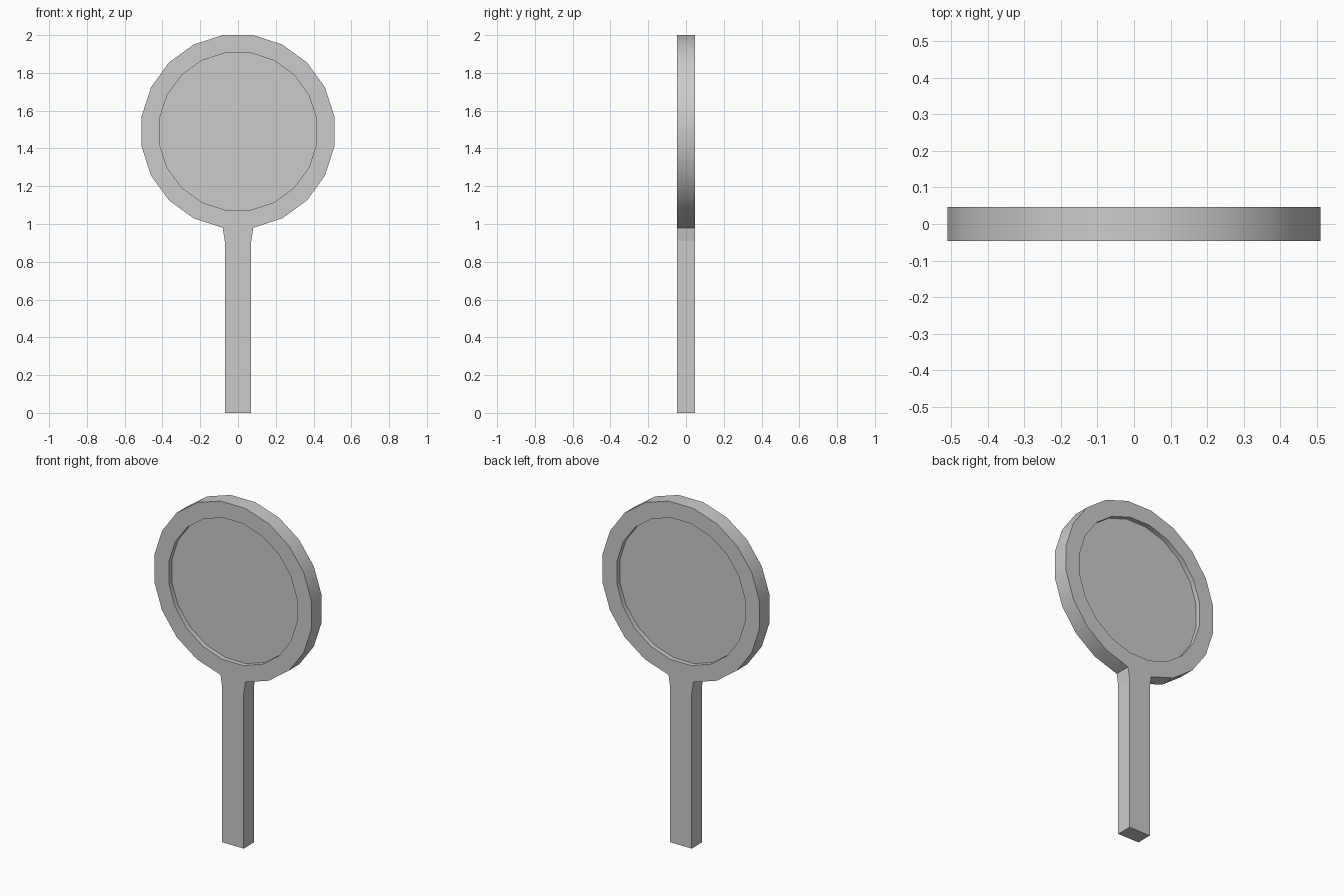
import bpy, bmesh, math

if "Cube" in bpy.data.objects:
    bpy.data.objects.remove(bpy.data.objects["Cube"])

SIDES, HALF_DEPTH, CZ = 20, 0.047, 1.49
RADIUS = 0.51 / math.cos(math.pi / SIDES)

bm = bmesh.new()

# round head: 20-sided drum with a flat at top and bottom
ring = []
for i in range(SIDES):
    a = (i + 0.5) * 2 * math.pi / SIDES + math.pi / 2
    ring.append(bm.verts.new((RADIUS * math.cos(a), -HALF_DEPTH, CZ + RADIUS * math.sin(a))))
front = bm.faces.new(ring)
res = bmesh.ops.extrude_face_region(bm, geom=[front], use_keep_orig=True)
bmesh.ops.translate(bm, vec=(0, 2 * HALF_DEPTH, 0),
                    verts=[v for v in res["geom"] if isinstance(v, bmesh.types.BMVert)])
bmesh.ops.recalc_face_normals(bm, faces=bm.faces[:])

# recessed disc on both sides, leaving a raised rim
for cap in [f for f in bm.faces if len(f.verts) == SIDES]:
    sign = 1 if cap.calc_center_median().y > 0 else -1
    bmesh.ops.inset_region(bm, faces=[cap], thickness=0.095)
    floor = bmesh.ops.extrude_discrete_faces(bm, faces=[cap])["faces"][0]
    bmesh.ops.translate(bm, vec=(0, -sign * 0.028, 0), verts=floor.verts[:])

# tapered neck and straight handle pulled from the lowest rim face
bm.normal_update()
end = min((f for f in bm.faces if f.normal.z < -0.99), key=lambda f: f.calc_center_median().z)
for z, half_width in ((0.91, 0.07), (0.0, 0.07)):
    end = bmesh.ops.extrude_discrete_faces(bm, faces=[end])["faces"][0]
    for v in end.verts:
        v.co.x = math.copysign(half_width, v.co.x)
        v.co.z = z
bmesh.ops.recalc_face_normals(bm, faces=bm.faces[:])

mesh = bpy.data.meshes.new("paddle_sign")
bm.to_mesh(mesh)
bm.free()
obj = bpy.data.objects.new("paddle_sign", mesh)
bpy.context.collection.objects.link(obj)
bpy.context.view_layer.objects.active = obj
obj.select_set(True)
bpy.ops.object.shade_smooth_by_angle(angle=math.radians(30))

# handle stays flat shaded
for p in mesh.polygons:
    if p.center.z < 0.97:
        p.use_smooth = False
